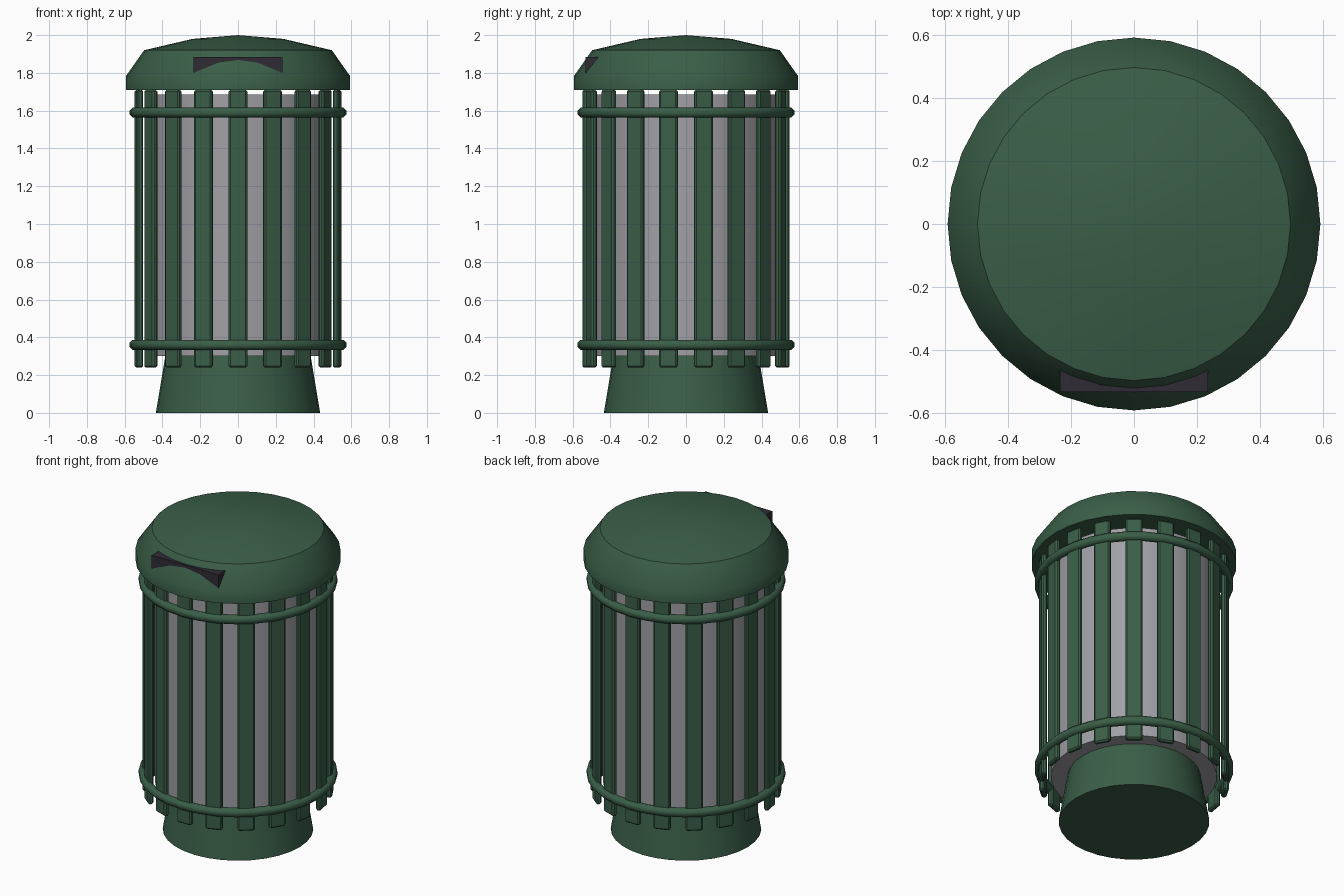
import bpy, bmesh, math
from mathutils import Matrix

old = bpy.data.objects.get("Cube")
if old:
    bpy.data.objects.remove(old, do_unlink=True)


def material(name, rgb):
    m = bpy.data.materials.new(name)
    m.use_nodes = True
    m.diffuse_color = (*rgb, 1)
    m.node_tree.nodes["Principled BSDF"].inputs["Base Color"].default_value = (*rgb, 1)
    return m


green = material("dark green paint", (0.042, 0.112, 0.064))
grey = material("grey liner metal", (0.35, 0.35, 0.38))
dark = material("dark opening", (0.028, 0.024, 0.036))


def finish(name, bm, mat, angle=None):
    bmesh.ops.recalc_face_normals(bm, faces=bm.faces)
    mesh = bpy.data.meshes.new(name)
    bm.to_mesh(mesh)
    bm.free()
    mesh.materials.append(mat)
    obj = bpy.data.objects.new(name, mesh)
    bpy.context.collection.objects.link(obj)
    if angle:
        bpy.ops.object.select_all(action="DESELECT")
        obj.select_set(True)
        bpy.context.view_layer.objects.active = obj
        bpy.ops.object.shade_smooth_by_angle(angle=math.radians(angle))
    return obj


def lathe(name, profile, mat, closed=False, angle=38, steps=32):
    """Spin a radius/height profile around the z axis."""
    bm = bmesh.new()
    verts = [bm.verts.new((r, 0, z)) for r, z in profile]
    pairs = list(zip(verts, verts[1:]))
    if closed:
        pairs.append((verts[-1], verts[0]))
    edges = [bm.edges.new(p) for p in pairs]
    bmesh.ops.spin(bm, geom=verts + edges, cent=(0, 0, 0), axis=(0, 0, 1),
                   angle=math.tau, steps=steps, use_merge=True)
    bmesh.ops.remove_doubles(bm, verts=bm.verts, dist=0.0001)
    return finish(name, bm, mat, angle)


def box(name, size, centre, mat, bevel=0, turn=0):
    bm = bmesh.new()
    bmesh.ops.create_cube(bm, size=1)
    bmesh.ops.scale(bm, vec=size, verts=bm.verts)
    if bevel:
        bmesh.ops.bevel(bm, geom=list(bm.edges), offset=bevel, segments=1,
                        affect="EDGES", profile=0.5)
    bmesh.ops.translate(bm, vec=centre, verts=bm.verts)
    bmesh.ops.rotate(bm, cent=(0, 0, 0), verts=bm.verts,
                     matrix=Matrix.Rotation(turn, 3, "Z"))
    return finish(name, bm, mat)


# Pedestal, inner bin and domed lid
lathe("pedestal", [(0, 0), (0.435, 0), (0.385, 0.3), (0, 0.3)], green)
lathe("inner_bin", [(0, 0.3), (0.48, 0.3), (0.48, 1.685), (0, 1.685)], grey)
lathe("lid", [(0, 1.71), (0.592, 1.71), (0.592, 1.785), (0.497, 1.92),
              (0.24, 1.98), (0, 2.0)], green)

# Slot in the front of the lid
box("lid_opening", (0.47, 0.07, 0.13), (0, -0.498, 1.82), dark)

# Ring of upright slats
SLATS = 18
for i in range(SLATS):
    box(f"slat_{i + 1}", (0.1, 0.032, 1.47), (0, -0.533, 0.975), green,
        bevel=0.009, turn=math.tau * i / SLATS)

# Hoops holding the slats
for name, height in (("lower_hoop", 0.36), ("upper_hoop", 1.59)):
    section = [(0.548 + 0.028 * math.cos(a), height + 0.028 * math.sin(a))
               for a in (math.tau * (k + 0.5) / 8 for k in range(8))]
    lathe(name, section, green, closed=True, angle=50)
